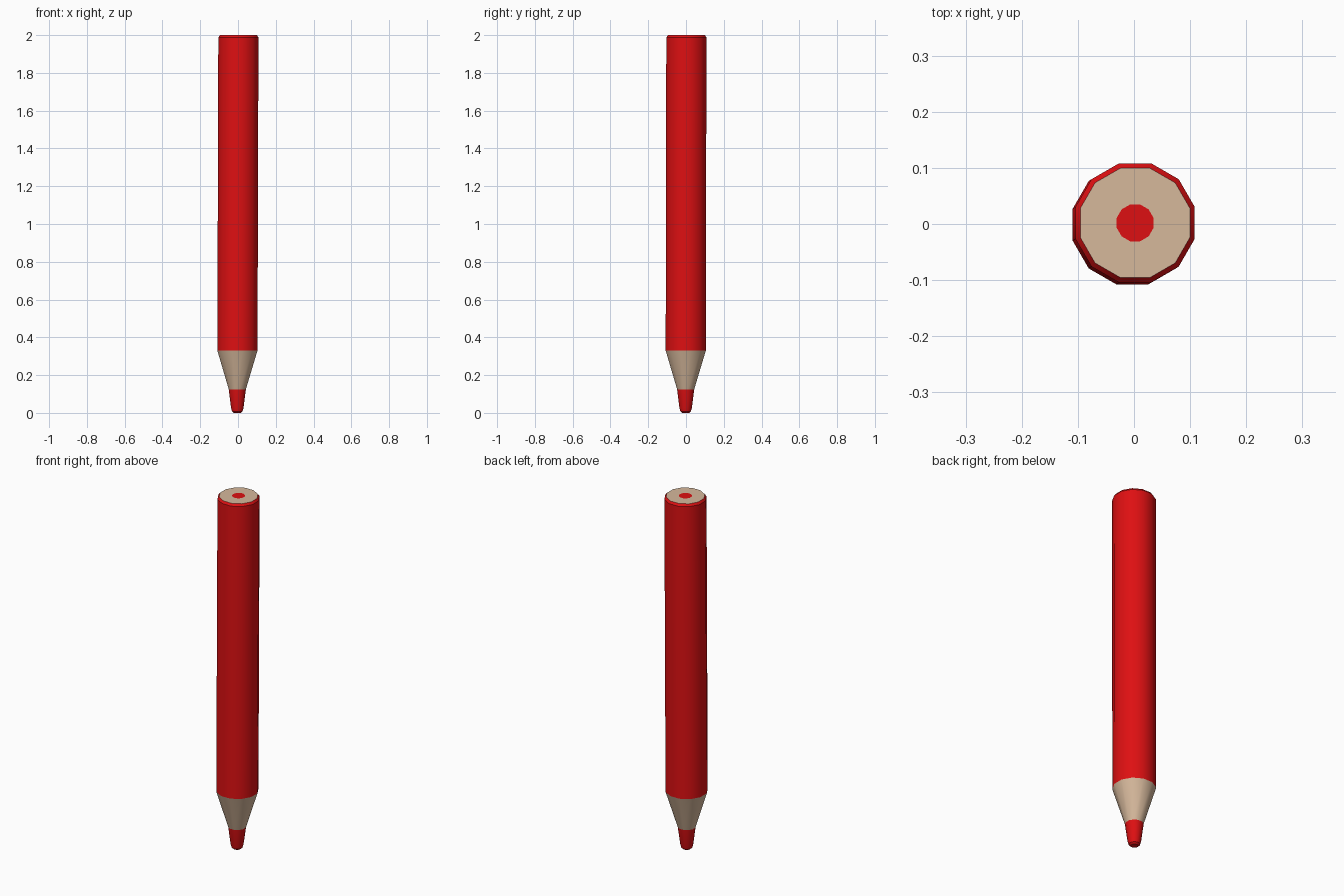
import bpy, bmesh, math

if "Cube" in bpy.data.objects:
    bpy.data.objects.remove(bpy.data.objects["Cube"])

SIDES = 12


def material(name, rgb):
    m = bpy.data.materials.new(name)
    m.diffuse_color = (*rgb, 1)
    m.use_nodes = True
    m.node_tree.nodes["Principled BSDF"].inputs["Base Color"].default_value = m.diffuse_color
    return m


RED = material("red lacquer", (0.73, 0.005, 0.006))
WOOD = material("bare wood", (0.67, 0.48, 0.33))


def lean(z):
    # the pencil leans very slightly towards +x and +y
    return -0.004 + 0.003 * z, -0.002 + 0.002 * z


def turned(name, profile, mat, cap_start=False, cap_end=False):
    """Twelve-sided turned part from (radius, height) points."""
    bm = bmesh.new()
    rings = []
    for r, z in profile:
        cx, cy = lean(z)
        rings.append([bm.verts.new((cx + r * math.cos((k + 0.5) * math.tau / SIDES),
                                    cy + r * math.sin((k + 0.5) * math.tau / SIDES), z))
                      for k in range(SIDES)])
    for a, b in zip(rings, rings[1:]):
        for k in range(SIDES):
            n = (k + 1) % SIDES
            bm.faces.new((a[k], a[n], b[n], b[k]))
    if cap_start:
        bm.faces.new(rings[0][::-1])
    if cap_end:
        bm.faces.new(rings[-1])
    me = bpy.data.meshes.new(name)
    bm.to_mesh(me)
    bm.free()
    me.materials.append(mat)
    ob = bpy.data.objects.new(name, me)
    bpy.context.collection.objects.link(ob)
    bpy.ops.object.select_all(action='DESELECT')
    ob.select_set(True)
    bpy.context.view_layer.objects.active = ob
    bpy.ops.object.shade_smooth_by_angle(angle=math.radians(35))
    return ob


# Rounded coloured point
turned("lead_tip", [(0.019, 0.0), (0.029, 0.008), (0.034, 0.026), (0.047, 0.125)],
       RED, cap_start=True)
# Sharpened wooden cone
turned("sharpened_wood", [(0.047, 0.125), (0.11, 0.33)], WOOD)
# Lacquered barrel with a small bevel at the end
turned("barrel", [(0.11, 0.33), (0.11, 1.988), (0.101, 2.0)], RED)
# Flat end: wood ring around the lead core
turned("end_wood", [(0.101, 2.0), (0.034, 2.0)], WOOD)
turned("end_lead", [(0.034, 2.0), (0.017, 2.0)], RED, cap_end=True)
